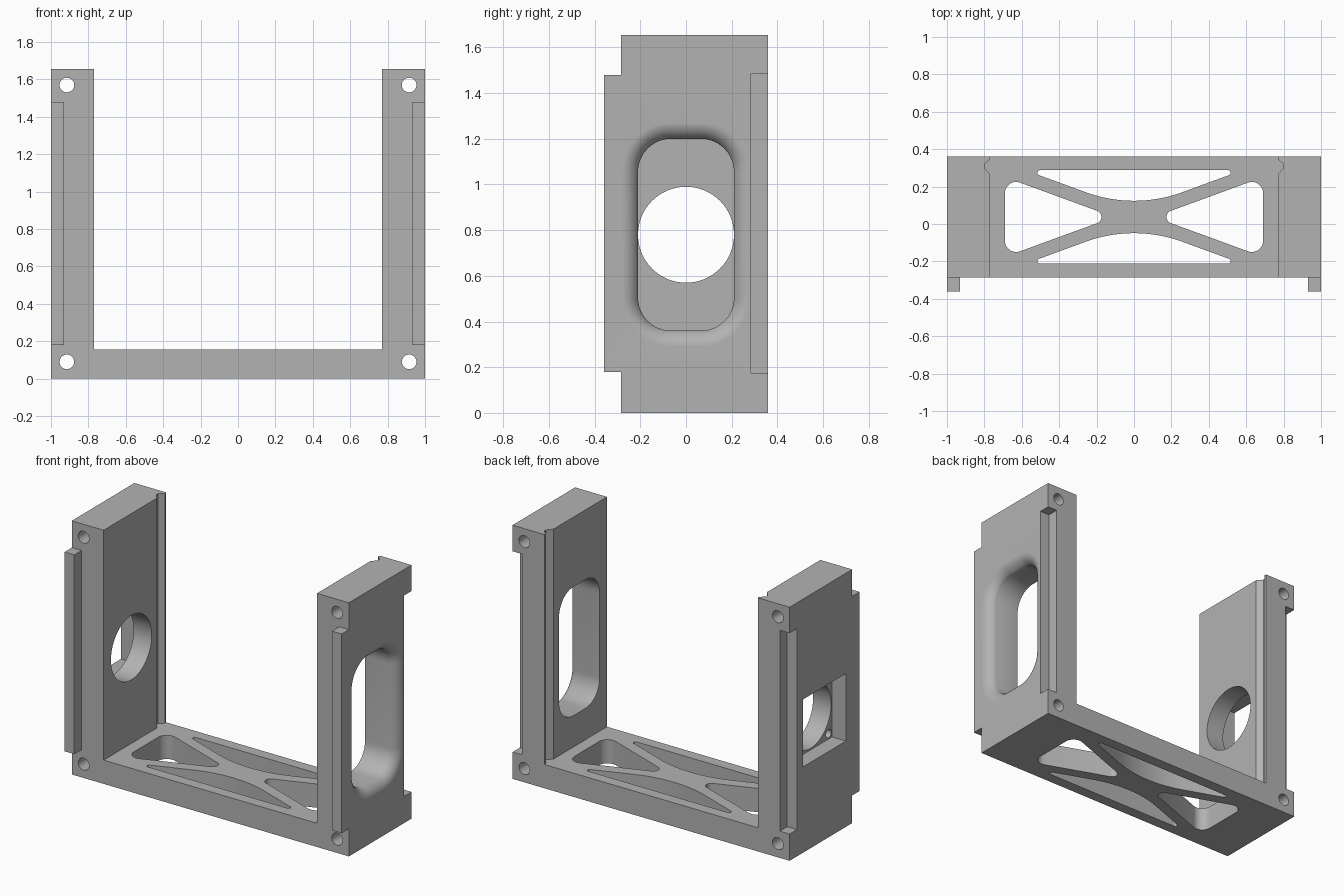
import bpy, bmesh, math
from mathutils import Vector

if "Cube" in bpy.data.objects:
    bpy.data.objects.remove(bpy.data.objects["Cube"])

grey = bpy.data.materials.new("plain grey")
grey.diffuse_color = (0.45, 0.45, 0.45, 1)
grey.use_nodes = True
grey.node_tree.nodes["Principled BSDF"].inputs["Base Color"].default_value = grey.diffuse_color


def loft(name, rings):
    """Closed solid through rings with equal point counts."""
    bm = bmesh.new()
    vs = [[bm.verts.new(p) for p in r] for r in rings]
    n = len(vs[0])
    for a, b in zip(vs, vs[1:]):
        for i in range(n):
            j = (i + 1) % n
            bm.faces.new((a[i], a[j], b[j], b[i]))
    bm.faces.new(vs[0][::-1])
    bm.faces.new(vs[-1])
    bmesh.ops.recalc_face_normals(bm, faces=bm.faces[:])
    me = bpy.data.meshes.new(name)
    bm.to_mesh(me)
    bm.free()
    ob = bpy.data.objects.new(name, me)
    bpy.context.collection.objects.link(ob)
    return ob


def ring(pts, axis, d):
    if axis == 'x':
        return [(d, p[0], p[1]) for p in pts]
    if axis == 'y':
        return [(p[0], d, p[1]) for p in pts]
    return [(p[0], p[1], d) for p in pts]


def prism(name, pts, axis, a, b):
    return loft(name, [ring(pts, axis, a), ring(pts, axis, b)])


def rect(x0, x1, y0, y1):
    return [(x0, y0), (x1, y0), (x1, y1), (x0, y1)]


def circle(cx, cy, r, n=32):
    return [(cx + r * math.cos(2 * math.pi * i / n), cy + r * math.sin(2 * math.pi * i / n)) for i in range(n)]


def rounded(pts, radii, seg=10):
    """Polygon with each corner replaced by a tangent arc."""
    out = []
    for i, r in enumerate(radii):
        p = Vector(pts[i])
        u = (Vector(pts[i - 1]) - p).normalized()
        v = (Vector(pts[(i + 1) % len(pts)]) - p).normalized()
        half = u.angle(v) / 2
        c = p + (u + v).normalized() * (r / math.sin(half))
        s = p + u * (r / math.tan(half)) - c
        e = p + v * (r / math.tan(half)) - c
        a0 = math.atan2(s.y, s.x)
        da = (math.atan2(e.y, e.x) - a0 + math.pi) % (2 * math.pi) - math.pi
        for k in range(seg + 1):
            a = a0 + da * k / seg
            out.append((c.x + r * math.cos(a), c.y + r * math.sin(a)))
    return out


# U-shaped frame
H = 1.655
frame = prism("bracket_frame", [(-1, 0), (1, 0), (1, H), (.77, H), (.77, .155),
                                (-.77, .155), (-.77, H), (-1, H)], 'y', -.36, .36)
cutters = []

# front relief that leaves the two outer tongues standing
cutters.append(prism("front_relief", [(-1.2, -.2), (1.2, -.2), (1.2, .18), (.93, .18), (.93, 1.48), (1.2, 1.48),
                                      (1.2, 1.9), (-1.2, 1.9), (-1.2, 1.48), (-.93, 1.48), (-.93, .18),
                                      (-1.2, .18)], 'y', -.6, -.285))

for s in (-1, 1):
    # rear grooves that receive the tongues
    cutters.append(prism("rear_notch", rect(*sorted((s * .93, s * 1.2)), .285, .6), 'z', .175, 1.485))
    # inner vertical grooves
    g = [(.7, .345), (.77, .345), (.8, .32), (.8, .3), (.77, .265), (.7, .265)]
    cutters.append(prism("inner_groove", [(s * x, y) for x, y in g], 'z', .155, 1.9))
    # corner bolt holes
    for z in (.09, 1.57):
        cutters.append(prism("bolt_hole", circle(s * .915, z, .039), 'y', -.5, .5))

# floor truss openings
CY = .0375
for s in (-1, 1):
    side = rounded([(s * .69, -.213), (s * .69, .213), (s * .107, 0)], [.06, .06, .035])
    cutters.append(prism("side_opening", [(x, y + CY) for x, y in side], 'z', -.1, .3))
    long = rounded([(-.58, s * .25), (.58, s * .25), (0, s * .038)], [.0137, .0137, .75], 16)
    cutters.append(prism("long_opening", [(x, y + CY) for x, y in long], 'z', -.1, .3))

# right wall: rounded slot with a softly flared outer rim
CZ = .78


def slot(o):
    w, h = .21 + o, .42 + o
    return rounded(rect(-w, w, CZ - h, CZ + h), [.145 + o] * 4, 12)


rings = [ring(slot(0), 'x', .6)]
T0 = .45
for k in range(11):
    t = T0 + (math.pi / 2 - T0) * k / 10
    o = .08 * (math.cos(T0) - math.cos(t))
    x = .95 + .0502 * (math.sin(t) - math.sin(T0)) / (1 - math.sin(T0))
    rings.append(ring(slot(o), 'x', x))
rings.append(ring(slot(.08 * math.cos(T0)), 'x', 1.1))
cutters.append(loft("flared_slot", rings))

# left wall: round opening, square outer pocket and four blind screw holes
cutters.append(prism("square_pocket", rect(-.22, .22, CZ - .22, CZ + .22), 'x', -1.2, -.9))
cutters.append(prism("round_opening", circle(0, CZ, .21, 64), 'x', -1.1, -.6))
for sy in (-1, 1):
    for sz in (-1, 1):
        cutters.append(prism("screw_hole", circle(sy * .185, CZ + sz * .185, .027, 20), 'x', -.95, -.83))

# carve everything, then bake the result and drop the cutters
for c in cutters:
    m = frame.modifiers.new(c.name, 'BOOLEAN')
    m.operation = 'DIFFERENCE'
    m.solver = 'EXACT'
    m.object = c
    c.hide_render = True
bpy.context.view_layer.update()
dg = bpy.context.evaluated_depsgraph_get()
baked = bpy.data.meshes.new_from_object(frame.evaluated_get(dg))
frame.modifiers.clear()
frame.data = baked
for c in cutters:
    bpy.data.objects.remove(c, do_unlink=True)

frame.data.materials.clear()
frame.data.materials.append(grey)
for p in frame.data.polygons:
    p.material_index = 0
bpy.context.view_layer.objects.active = frame
frame.select_set(True)
bpy.ops.object.shade_smooth_by_angle(angle=math.radians(30))
